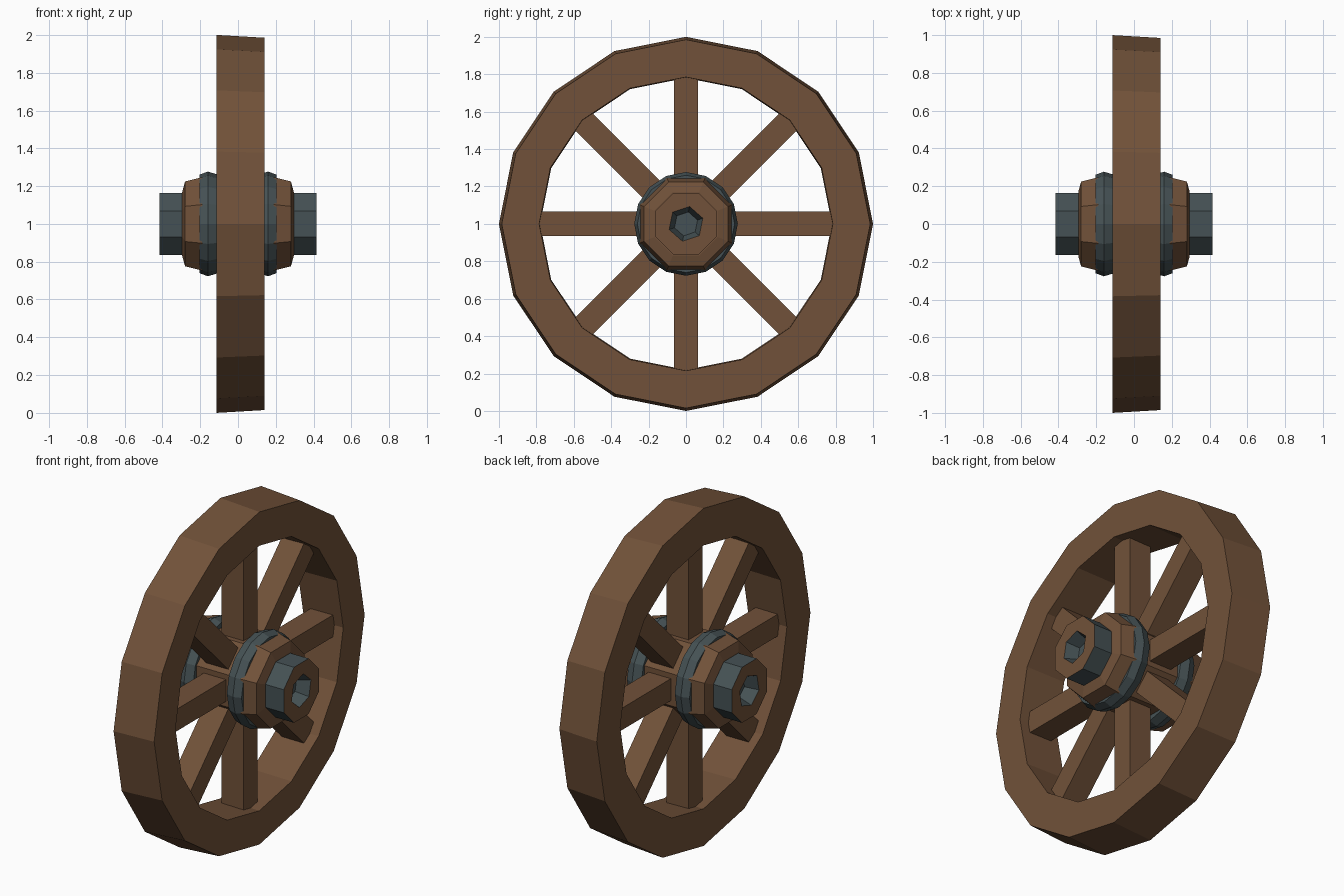
import bpy, bmesh, math

if "Cube" in bpy.data.objects:
    bpy.data.objects.remove(bpy.data.objects["Cube"])


def material(name, rgb):
    m = bpy.data.materials.new(name)
    m.diffuse_color = (*rgb, 1)
    m.use_nodes = True
    m.node_tree.nodes["Principled BSDF"].inputs["Base Color"].default_value = m.diffuse_color
    return m


WOOD = material("brown wood", (0.165, 0.083, 0.041))
IRON = material("dark iron", (0.060, 0.083, 0.089))
AXLE_Z = 1.0
HALF = math.pi / 8


def finish(name, bm, mats):
    bmesh.ops.recalc_face_normals(bm, faces=bm.faces[:])
    mesh = bpy.data.meshes.new(name)
    bm.to_mesh(mesh)
    bm.free()
    for m in mats:
        mesh.materials.append(m)
    obj = bpy.data.objects.new(name, mesh)
    bpy.context.collection.objects.link(obj)
    return obj


def ring(bm, x, r, n, turn=0.0):
    """Ring of vertices around the axle (x axis)."""
    return [bm.verts.new((x, r * math.sin(turn + i * math.tau / n),
                          AXLE_Z + r * math.cos(turn + i * math.tau / n))) for i in range(n)]


def skin(bm, a, b):
    n = len(a)
    return [bm.faces.new((a[i], a[(i + 1) % n], b[(i + 1) % n], b[i])) for i in range(n)]


def lathe(name, profile, n, turn, mat, closed=True):
    """Spin an (x, radius) profile around the axle; open profiles get end caps."""
    bm = bmesh.new()
    rings = [ring(bm, x, r, n, turn) for x, r in profile]
    for a, b in zip(rings, rings[1:]):
        skin(bm, a, b)
    if closed:
        skin(bm, rings[-1], rings[0])
    else:
        bm.faces.new(rings[0])
        bm.faces.new(rings[-1])
    return finish(name, bm, [mat])


# sixteen-sided rim, slightly tapered towards the outside
lathe("rim", [(-0.115, 1.0), (0.14, 0.985), (0.14, 0.785), (-0.115, 0.78)], 16, 0, WOOD)

# eight-sided wooden hub, narrower in the middle where the spokes enter
lathe("hub", [(-0.295, 0.184), (-0.28, 0.243), (-0.19, 0.267), (-0.12, 0.25), (0.12, 0.25),
              (0.19, 0.267), (0.28, 0.243), (0.295, 0.184)], 8, HALF, WOOD, closed=False)

for side, label in ((-1, "left"), (1, "right")):
    # iron band around the hub
    lathe(label + "_hub_band", [(side * x, r) for x, r in (
        (0.11, 0.2), (0.11, 0.262), (0.16, 0.277), (0.205, 0.26), (0.205, 0.2))], 16, 0, IRON)

    # iron collar with a wooden end face and a six-sided iron axle socket
    bm = bmesh.new()
    base = ring(bm, side * 0.27, 0.178, 8, HALF)
    lip = ring(bm, side * 0.415, 0.178, 8, HALF)
    skin(bm, base, lip)
    bm.faces.new(base)
    mouth = ring(bm, side * 0.415, 0.095, 6, 0.2)
    floor = ring(bm, side * 0.34, 0.065, 6, 0.2)
    skin(bm, mouth, floor)
    bm.faces.new(floor)
    loops = [bm.edges.get((l[i], l[i - 1])) for l in (lip, mouth) for i in range(len(l))]
    for f in bmesh.ops.bridge_loops(bm, edges=loops)["faces"]:
        f.material_index = 1
    finish(label + "_axle_collar", bm, [IRON, WOOD])

# eight spokes from hub to rim
for i in range(8):
    bm = bmesh.new()
    bmesh.ops.create_cube(bm, size=1)
    for v in bm.verts:
        v.co = (v.co.x * 0.145 + 0.01, v.co.y * 0.13, 0.475 + v.co.z * 0.65)
    spoke = finish("spoke_%d" % (i + 1), bm, [WOOD])
    spoke.location.z = AXLE_Z
    spoke.rotation_euler.x = i * math.tau / 8
